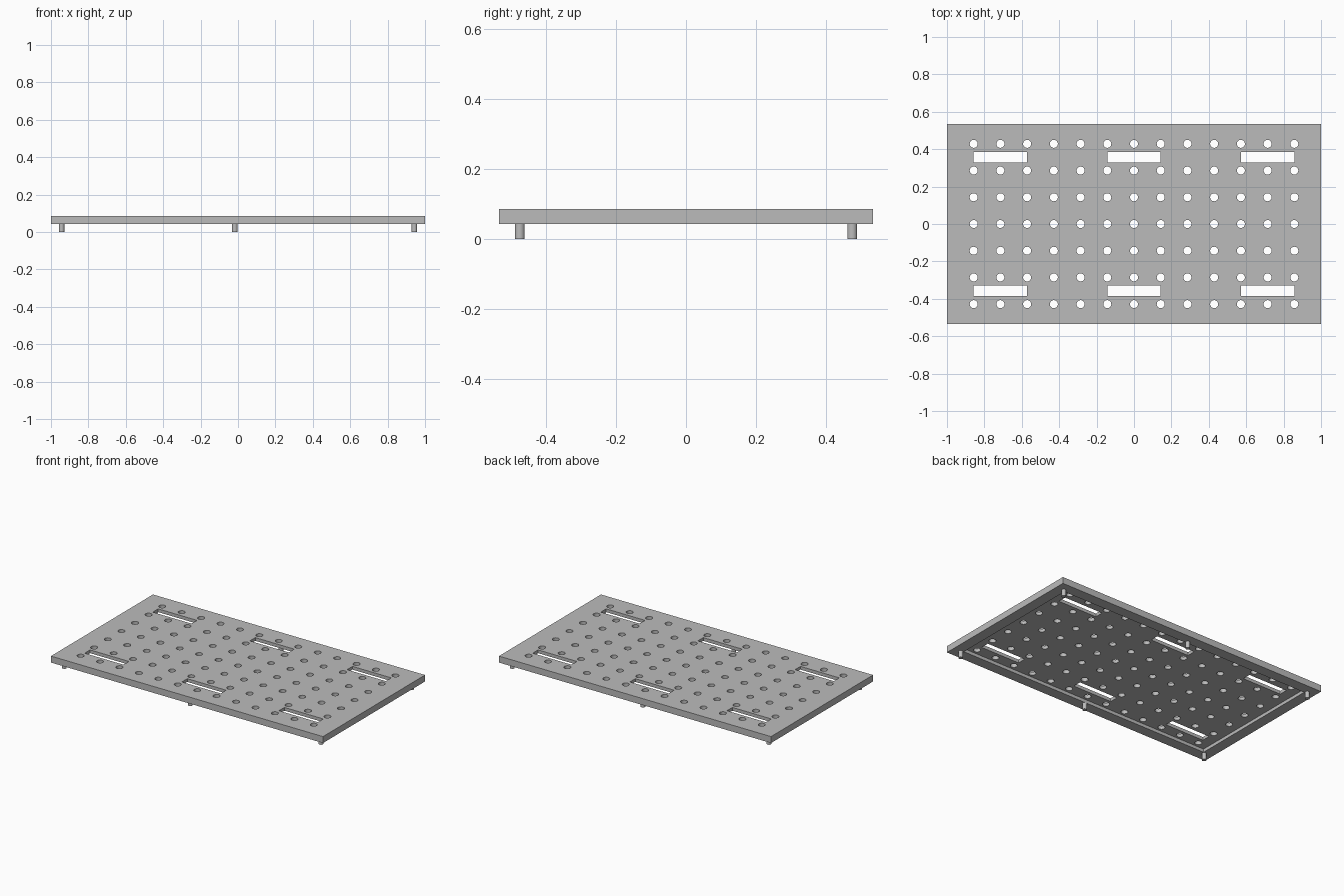
import bpy
import bmesh
from mathutils import Matrix, Vector

# Remove the default cube
cube = bpy.data.objects.get("Cube")
if cube:
    bpy.data.objects.remove(cube, do_unlink=True)

U = 1 / 14                      # layout module
LENGTH, WIDTH = 28 * U, 15 * U
LEG_H, TOP = 0.043, 0.086       # leg height, top surface
RIM, RECESS = U, 0.0214         # underside rim width and recess depth

grey = bpy.data.materials.new("grey")
grey.use_nodes = True
colour = (0.5, 0.5, 0.5, 1)
grey.diffuse_color = colour
grey.node_tree.nodes["Principled BSDF"].inputs["Base Color"].default_value = colour


def add_box(bm, centre, size):
    matrix = Matrix.Translation(centre) @ Matrix.Diagonal((*size, 1))
    bmesh.ops.create_cube(bm, size=1, matrix=matrix)


def add_cylinder(bm, centre, radius, depth, sides):
    bmesh.ops.create_cone(bm, cap_ends=True, segments=sides, radius1=radius,
                          radius2=radius, depth=depth,
                          matrix=Matrix.Translation(centre))


def make_object(name, bm):
    mesh = bpy.data.meshes.new(name)
    bm.to_mesh(mesh)
    bm.free()
    mesh.materials.append(grey)
    obj = bpy.data.objects.new(name, mesh)
    bpy.context.collection.objects.link(obj)
    return obj


def smooth(obj):
    bpy.ops.object.select_all(action="DESELECT")
    obj.select_set(True)
    bpy.context.view_layer.objects.active = obj
    bpy.ops.object.shade_smooth_by_angle(angle=0.6)


# Panel: slab with a recessed underside
bm = bmesh.new()
add_box(bm, (0, 0, (LEG_H + TOP) / 2), (LENGTH, WIDTH, TOP - LEG_H))
bm.normal_update()
under = [f for f in bm.faces if f.normal.z < -0.9]
bmesh.ops.inset_region(bm, faces=under, thickness=RIM, use_even_offset=True)
inner = bmesh.ops.extrude_face_region(bm, geom=under)
bmesh.ops.delete(bm, geom=under, context="FACES")
bmesh.ops.translate(bm, vec=Vector((0, 0, RECESS)),
                    verts=[v for v in inner["geom"] if isinstance(v, bmesh.types.BMVert)])
bmesh.ops.recalc_face_normals(bm, faces=bm.faces)
panel = make_object("perforated_panel", bm)

# Cutter: grid of round holes and six handle slots
bm = bmesh.new()
for i in range(-6, 7):
    for j in range(-3, 4):
        add_cylinder(bm, (2 * U * i, 2 * U * j, TOP), 0.3 * U, 0.1, 24)
for i in (-1, 0, 1):
    for side in (-1, 1):
        add_box(bm, (10 * U * i, 5 * U * side, TOP), (4 * U, 0.8 * U, 0.1))
cutter = make_object("hole_cutter", bm)
cutter.hide_render = True

# Cut the openings and keep the finished mesh
cut = panel.modifiers.new("openings", "BOOLEAN")
cut.operation = "DIFFERENCE"
cut.solver = "EXACT"
cut.object = cutter
bpy.context.view_layer.update()
graph = bpy.context.evaluated_depsgraph_get()
finished = bpy.data.meshes.new_from_object(panel.evaluated_get(graph))
panel.modifiers.clear()
panel.data = finished
bpy.data.objects.remove(cutter, do_unlink=True)
smooth(panel)

# Legs: three short pegs along each long edge
for x, place in ((-0.943, "right"), (-0.017, "middle"), (0.943, "left")):
    for y, end in ((-0.476, "front"), (0.476, "back")):
        bm = bmesh.new()
        add_cylinder(bm, (x, y, LEG_H / 2), 0.2 * U, LEG_H, 24)
        smooth(make_object(f"{end}_{place}_leg", bm))
